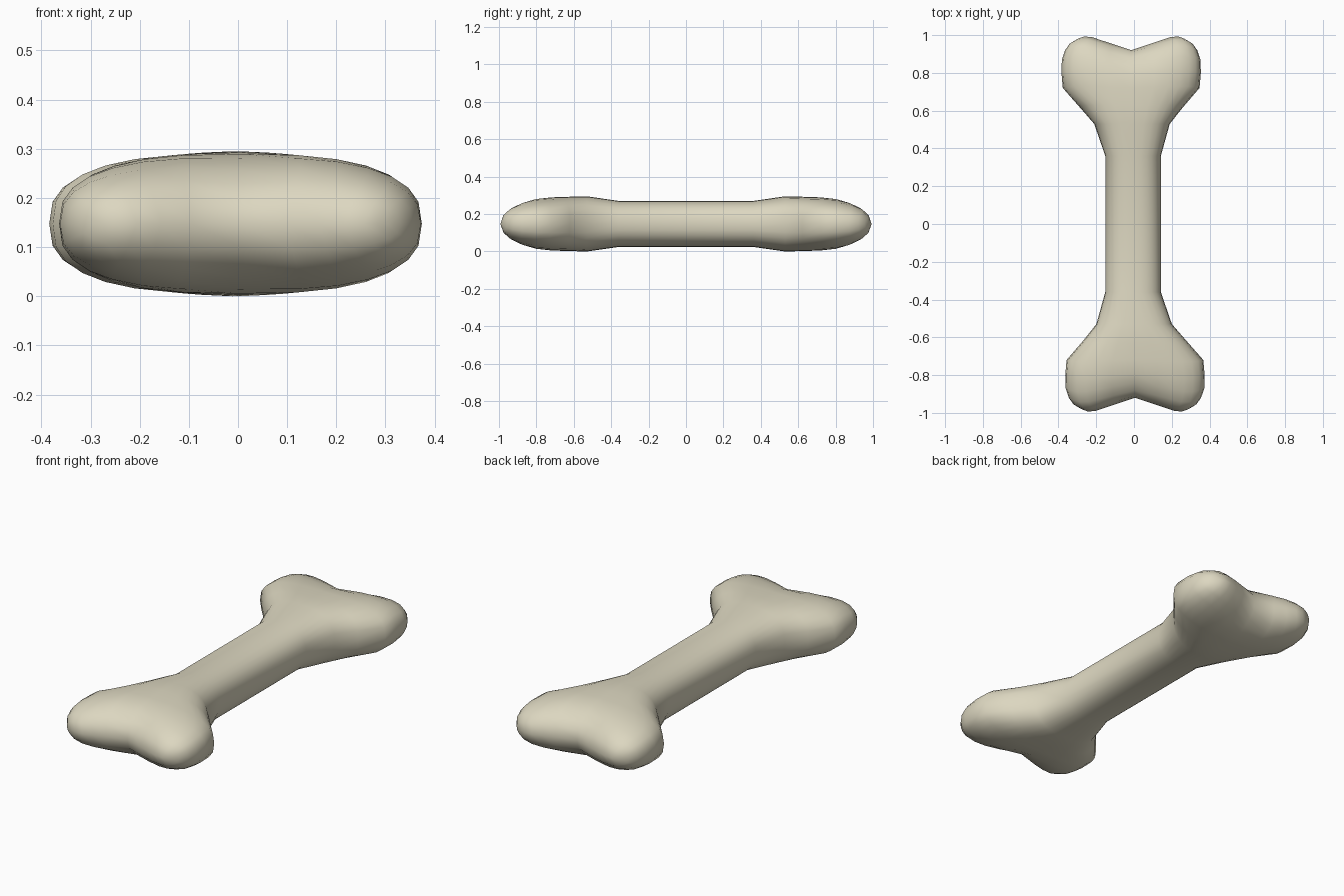
import bpy, bmesh, math

if "Cube" in bpy.data.objects:
    bpy.data.objects.remove(bpy.data.objects["Cube"])

SEG = 28
MID_Z = 0.1475

# Rings of one half: y at centre, y at lobe, y at side, half width, half height, groove
HALF = [
    (0.36, 0.36, 0.36, 0.147, 0.123, 0.0),
    (0.53, 0.53, 0.53, 0.200, 0.1475, 0.0),
    (0.63, 0.63, 0.62, 0.275, 0.145, 0.0),
    (0.72, 0.73, 0.72, 0.362, 0.142, 0.0),
    (0.79, 0.82, 0.80, 0.369, 0.136, 0.02),
    (0.84, 0.89, 0.87, 0.367, 0.120, 0.08),
    (0.88, 0.945, 0.92, 0.350, 0.094, 0.14),
    (0.91, 0.98, 0.955, 0.325, 0.057, 0.18),
    (0.92, 0.995, 0.97, 0.300, 0.0, 0.0),
]


def spow(v, p):
    return math.copysign(abs(v) ** p, v)


def ring(bm, spec, side):
    """Rounded section bent along y so that the end splits into two lobes."""
    yc, yl, ys, w, h, groove = spec
    swell = min(1, max(0, (yc - 0.36) / 0.3))
    shift = -0.005 + swell * (-0.010 if side > 0 else 0.010)
    p = 2 / (2.35 + 0.35 * swell)
    verts = []
    for i in range(SEG):
        a = 2 * math.pi * i / SEG
        t = spow(math.cos(a), p)
        u = abs(t)
        if u < 0.75:
            y = yc + (yl - yc) * u / 0.75
        else:
            y = yl + (ys - yl) * ((u - 0.75) / 0.25) ** 2
        z = h * spow(math.sin(a), p) * (1 - groove * max(0, 1 - u / 0.5))
        verts.append(bm.verts.new((shift + w * t, side * y, MID_Z + z)))
    return verts


# Bone: shaft and both knuckled ends as one skin
bm = bmesh.new()
rings = [ring(bm, s, -1) for s in reversed(HALF)] + [ring(bm, s, 1) for s in HALF]
for a, b in zip(rings, rings[1:]):
    for i in range(SEG):
        j = (i + 1) % SEG
        bm.faces.new((a[i], a[j], b[j], b[i]))
bmesh.ops.remove_doubles(bm, verts=bm.verts[:], dist=0.0008)
bmesh.ops.recalc_face_normals(bm, faces=bm.faces[:])
for f in bm.faces:
    f.smooth = True
mesh = bpy.data.meshes.new("bone")
bm.to_mesh(mesh)
bm.free()
bone = bpy.data.objects.new("bone", mesh)
bpy.context.collection.objects.link(bone)

mat = bpy.data.materials.new("bone_ivory")
mat.diffuse_color = (0.72, 0.68, 0.53, 1)
mat.use_nodes = True
mat.node_tree.nodes["Principled BSDF"].inputs["Base Color"].default_value = mat.diffuse_color
mesh.materials.append(mat)
